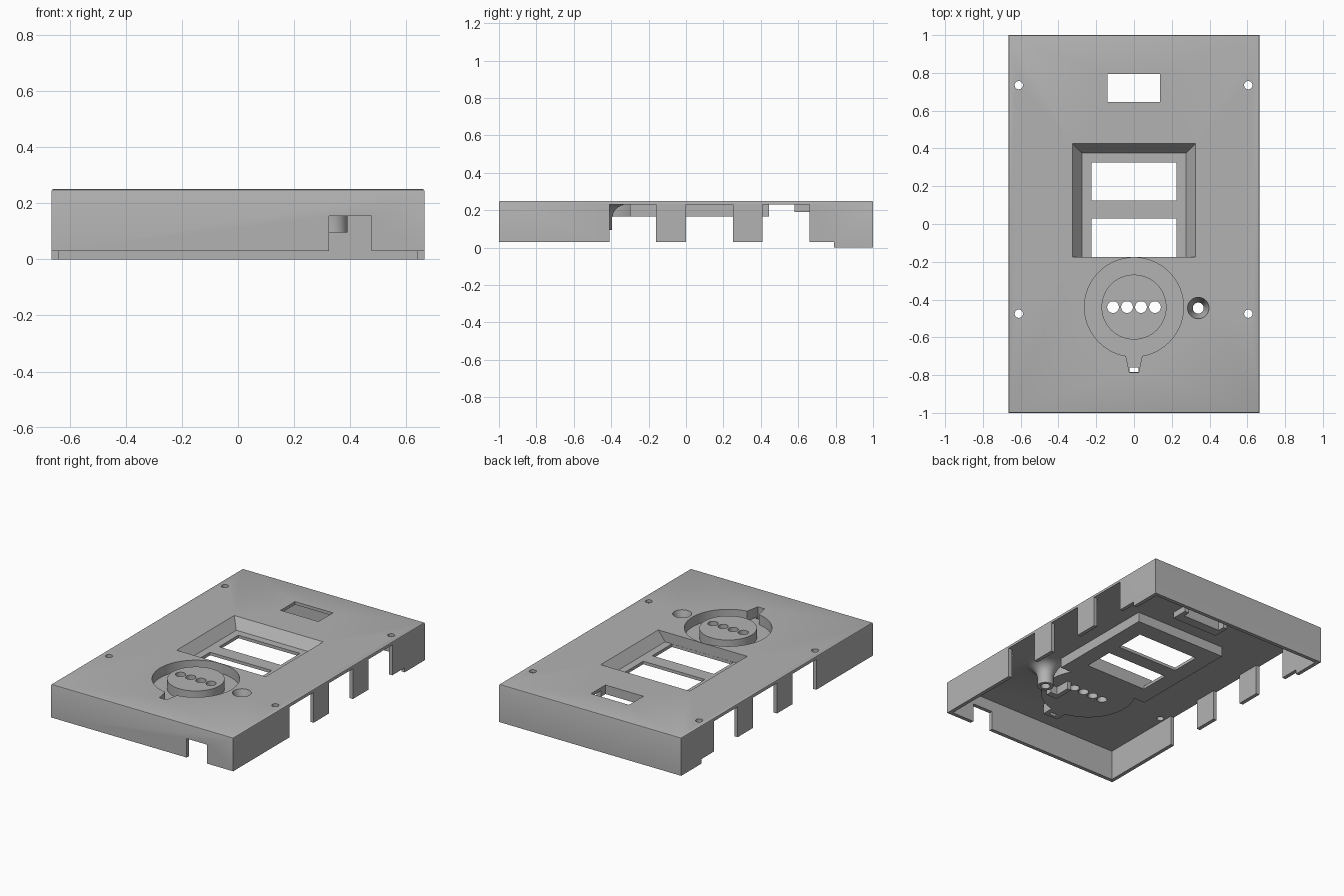
import bpy, bmesh, math

cube = bpy.data.objects.get("Cube")
if cube:
    bpy.data.objects.remove(cube, do_unlink=True)

GREY = (0.45, 0.45, 0.45, 1)
grey = bpy.data.materials.new("plain grey")
grey.use_nodes = True
grey.diffuse_color = GREY
grey.node_tree.nodes["Principled BSDF"].inputs["Base Color"].default_value = GREY


def finish(name, bm):
    bmesh.ops.recalc_face_normals(bm, faces=bm.faces)
    mesh = bpy.data.meshes.new(name)
    bm.to_mesh(mesh)
    bm.free()
    mesh.materials.append(grey)
    obj = bpy.data.objects.new(name, mesh)
    bpy.context.collection.objects.link(obj)
    return obj


def loft(name, loops):
    """Closed solid through equal-length loops of points."""
    bm = bmesh.new()
    rings = [[bm.verts.new(p) for p in loop] for loop in loops]
    n = len(rings[0])
    for a, b in zip(rings, rings[1:]):
        for i in range(n):
            j = (i + 1) % n
            bm.faces.new((a[i], a[j], b[j], b[i]))
    bm.faces.new(rings[0][::-1])
    bm.faces.new(rings[-1])
    return finish(name, bm)


def rect(x0, x1, y0, y1, z):
    return [(x0, y0, z), (x1, y0, z), (x1, y1, z), (x0, y1, z)]


def box(name, x0, x1, y0, y1, z0, z1):
    return loft(name, [rect(x0, x1, y0, y1, z) for z in (z0, z1)])


def lathe(name, x, y, profile, sides=64):
    turn = [math.tau * i / sides for i in range(sides)]
    return loft(name, [[(x + r * math.cos(a), y + r * math.sin(a), z) for a in turn]
                       for r, z in profile])


def combine(target, tool, operation):
    mod = target.modifiers.new("combine", 'BOOLEAN')
    mod.operation = operation
    mod.solver = 'EXACT'
    mod.object = tool
    graph = bpy.context.evaluated_depsgraph_get()
    mesh = bpy.data.meshes.new_from_object(target.evaluated_get(graph))
    target.modifiers.clear()
    target.data = mesh
    bpy.data.objects.remove(tool, do_unlink=True)


W, TOP, ROOF, FLOOR, UNDER = 0.665, 0.25, 0.23, 0.185, 0.165
DIAL_Y = -0.44

# Outer box with softened top edges
shell = box("cover_shell", -W, W, -1, 1, 0, TOP)
bm = bmesh.new()
bm.from_mesh(shell.data)
edges = [e for e in bm.edges if all(v.co.z > ROOF for v in e.verts)]
bmesh.ops.bevel(bm, geom=edges, offset=0.007, segments=2, affect='EDGES', profile=0.5)
bm.to_mesh(shell.data)
bm.free()


def cut(tool):
    combine(shell, tool, 'DIFFERENCE')


def add(tool):
    combine(shell, tool, 'UNION')


# Hollow inside, raised rim, side gaps and front cable notch
cut(box("hollow", -W + 0.025, W - 0.025, -0.975, 0.975, -0.1, ROOF))
cut(box("rim_trim", -1, 1, -1.1, 0.79, -0.1, 0.03))
for y0, y1 in ((-0.41, -0.16), (0, 0.25), (0.41, 0.66)):
    cut(box("side_gap", -1, 1, y0, y1, -0.1, ROOF))
cut(box("cable_notch", 0.325, 0.475, -1.1, -0.9, -0.1, 0.155))

# Underside housings for display, dial, latch, switch and screw
add(box("display_housing", -0.335, 0.335, -0.3, 0.445, UNDER, 0.24))
add(lathe("dial_housing", 0, DIAL_Y, [(0.29, UNDER), (0.29, 0.241)]))
add(box("latch_housing", -0.055, 0.055, -0.805, -0.65, UNDER, 0.242))
add(box("switch_pad", -0.17, 0.17, 0.58, 0.69, 0.19, 0.24))
add(lathe("screw_boss", 0.34, DIAL_Y - 0.005,
          [(0.05, 0.095), (0.05, 0.16), (0.058, 0.19), (0.08, 0.215), (0.13, 0.238)], 48))

# Display recess with sloped sides and two windows
cut(loft("display_recess", [rect(-0.275, 0.275, -0.175, 0.375, FLOOR),
                            rect(-0.333, 0.333, -0.175, 0.433, 0.26)]))
for y0, y1 in ((-0.174, 0.03), (0.125, 0.325)):
    cut(box("window", -0.225, 0.225, y0, y1, 0.1, 0.3))

# Dial recess with tapered latch slot
cut(lathe("dial_recess", 0, DIAL_Y, [(0.262, FLOOR), (0.262, 0.3)], 96))
slot = [(-0.05, -0.68), (-0.04, -0.71), (-0.025, -0.785),
        (0.025, -0.785), (0.04, -0.71), (0.05, -0.68)]
cut(loft("latch_slot", [[(x, y, z) for x, y in slot] for z in (FLOOR, 0.3)]))
cut(box("latch_hole", -0.0245, 0.0245, -0.784, -0.76, 0.1, 0.29))

# Raised dial island with four sensor holes
add(lathe("dial_island", 0, DIAL_Y, [(0.172, 0.175), (0.172, 0.249)], 96))
for i in range(4):
    cut(lathe("sensor_hole", -0.111 + 0.074 * i, DIAL_Y, [(0.031, 0.1), (0.031, 0.3)], 32))

# Switch opening, countersunk screw and corner holes
cut(box("switch_opening", -0.14, 0.137, 0.645, 0.795, 0.1, 0.3))
cut(lathe("countersink", 0.34, DIAL_Y - 0.005,
          [(0.029, 0.05), (0.029, 0.18), (0.055, 0.24), (0.06, 0.27)], 48))
for x in (-0.61, 0.605):
    for y in (-0.475, 0.735):
        cut(lathe("corner_hole", x, y, [(0.022, 0.18), (0.022, 0.3)], 32))

# Small stepped bracket beneath the dial
brackets = [box("bracket_arm", 0.17, 0.2, -0.54, -0.4, 0.11, 0.17),
            box("bracket_foot", 0.2, 0.25, -0.54, -0.5, 0.11, 0.17)]

for obj in [shell] + brackets:
    bpy.ops.object.select_all(action='DESELECT')
    obj.select_set(True)
    bpy.context.view_layer.objects.active = obj
    bpy.ops.object.shade_smooth_by_angle(angle=math.radians(30))
